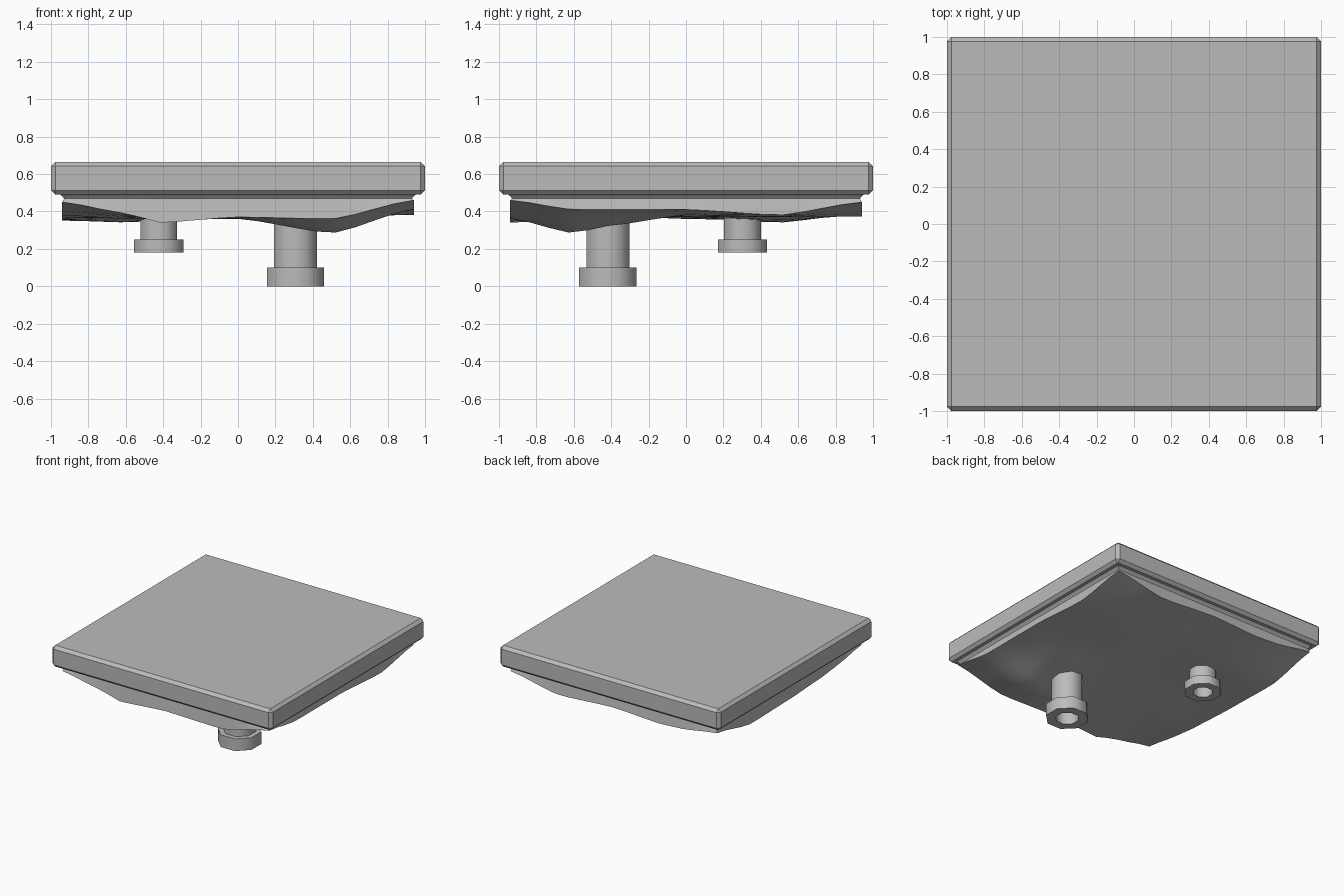
import bpy, bmesh, math

if "Cube" in bpy.data.objects:
    bpy.data.objects.remove(bpy.data.objects["Cube"])

grey = bpy.data.materials.new("plain_grey")
grey.use_nodes = True
GREY = (0.5, 0.5, 0.5, 1)
grey.diffuse_color = GREY
grey.node_tree.nodes["Principled BSDF"].inputs["Base Color"].default_value = GREY


def finish(name, bm, angle=30):
    bmesh.ops.recalc_face_normals(bm, faces=bm.faces)
    mesh = bpy.data.meshes.new(name)
    bm.to_mesh(mesh)
    bm.free()
    mesh.materials.append(grey)
    obj = bpy.data.objects.new(name, mesh)
    bpy.context.collection.objects.link(obj)
    bpy.ops.object.select_all(action='DESELECT')
    obj.select_set(True)
    bpy.context.view_layer.objects.active = obj
    bpy.ops.object.shade_smooth_by_angle(angle=math.radians(angle))
    return obj


# Square slab with chamfered edges
TOP, BASE = 0.665, 0.49
bm = bmesh.new()
bmesh.ops.create_cube(bm, size=1)
for v in bm.verts:
    v.co = (v.co.x * 2, v.co.y * 2, (TOP + BASE) / 2 + v.co.z * (TOP - BASE))
bmesh.ops.bevel(bm, geom=bm.edges[:], offset=0.023, segments=1, affect='EDGES')
finish("slab", bm)

# Uneven rock underside: heights on a coarse lattice, front row first
STATIONS = [-0.94, -0.6, -0.42, 0, 0.5, 0.94]
HEIGHTS = [
    [0.45, 0.39, 0.34, 0.37, 0.36, 0.46],
    [0.40, 0.37, 0.36, 0.36, 0.28, 0.41],
    [0.38, 0.36, 0.36, 0.37, 0.32, 0.41],
    [0.36, 0.37, 0.37, 0.37, 0.38, 0.41],
    [0.35, 0.34, 0.35, 0.37, 0.37, 0.38],
    [0.44, 0.39, 0.38, 0.40, 0.37, 0.45],
]


def locate(value):
    i = max(k for k in range(len(STATIONS) - 1) if STATIONS[k] <= value + 1e-6)
    t = (value - STATIONS[i]) / (STATIONS[i + 1] - STATIONS[i])
    return i, t * t * (3 - 2 * t) * 0.5 + t * 0.5


def height(x, y):
    (i, s), (j, t) = locate(x), locate(y)
    front = HEIGHTS[j][i] * (1 - s) + HEIGHTS[j][i + 1] * s
    back = HEIGHTS[j + 1][i] * (1 - s) + HEIGHTS[j + 1][i + 1] * s
    return front * (1 - t) + back * t


bm = bmesh.new()
bmesh.ops.create_grid(bm, x_segments=18, y_segments=18, size=0.94)
for v in bm.verts:
    v.co.z = height(v.co.x, v.co.y)
# Curved skirt rising from the rim to the slab
for z, reach in ((0.468, 0.93), (0.482, 0.94), (0.5, 0.965)):
    rim = [e for e in bm.edges if e.is_boundary]
    new = bmesh.ops.extrude_edge_only(bm, edges=rim)["geom"]
    for v in (g for g in new if isinstance(g, bmesh.types.BMVert)):
        k = reach / max(abs(v.co.x), abs(v.co.y))
        v.co = (v.co.x * k, v.co.y * k, z)
bmesh.ops.holes_fill(bm, edges=[e for e in bm.edges if e.is_boundary], sides=0)
finish("rock_underside", bm)


# Hollow pipes with a collar at the lower end
def pipe(name, x, y, bottom, radius, collar, collar_height, sides=8):
    bore = radius * 0.72
    step = bottom + collar_height
    profile = [(radius, 0.45), (radius, step), (collar, step), (collar, bottom),
               (bore, bottom), (bore, 0.45)]
    bm = bmesh.new()
    rings = []
    for r, z in profile:
        r /= math.cos(math.pi / sides)
        angles = [2 * math.pi * (n + 0.5) / sides for n in range(sides)]
        rings.append([bm.verts.new((x + r * math.cos(a), y + r * math.sin(a), z))
                      for a in angles])
    for a, b in zip(rings, rings[1:]):
        for n in range(sides):
            m = (n + 1) % sides
            bm.faces.new((a[n], a[m], b[m], b[n]))
    bm.faces.new(rings[0])
    bm.faces.new(rings[-1])
    finish(name, bm, 50)


pipe("large_pipe", 0.307, -0.418, 0.0, 0.115, 0.153, 0.1)
pipe("small_pipe", -0.423, 0.302, 0.18, 0.098, 0.132, 0.07)
